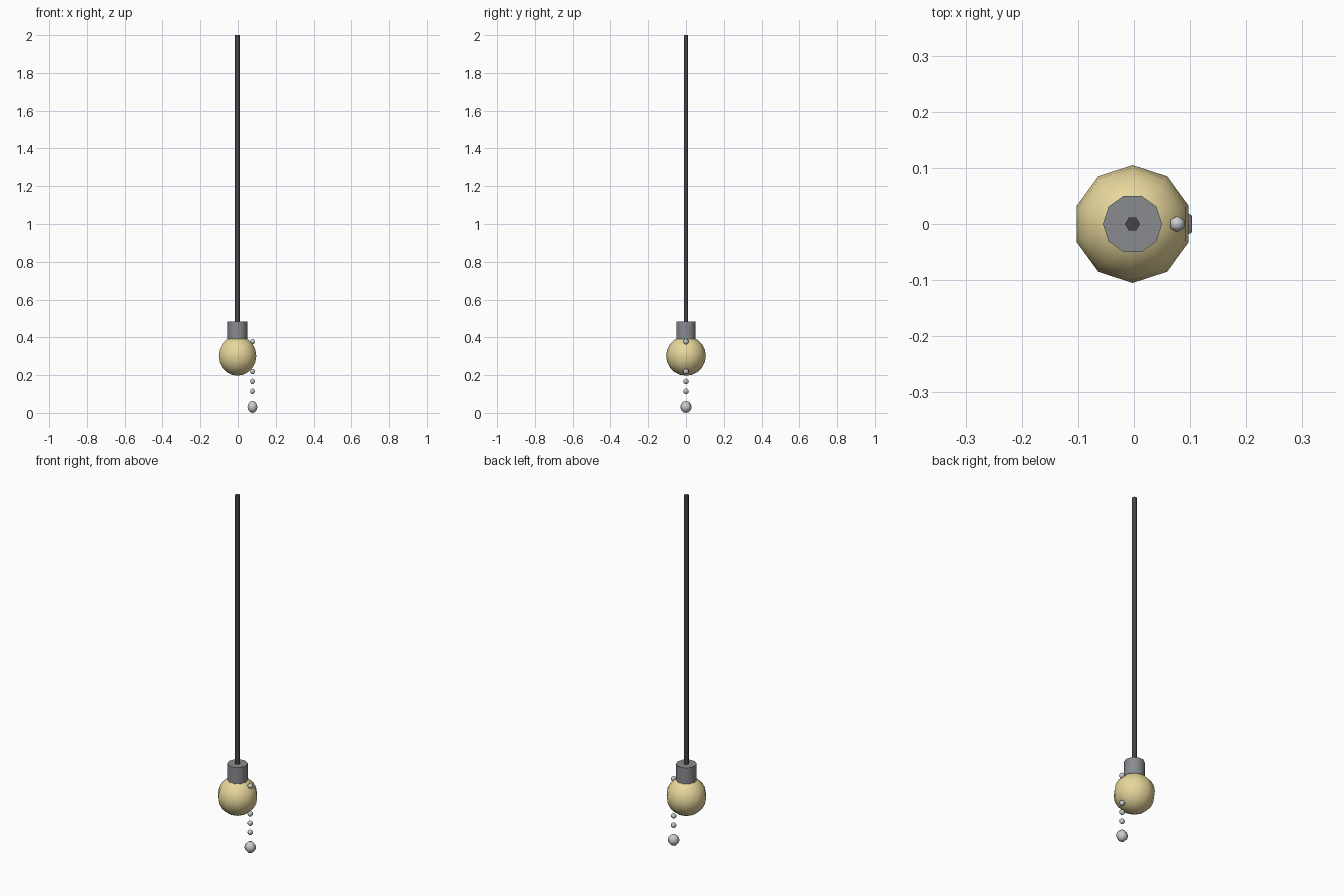
import bpy
from math import radians

if "Cube" in bpy.data.objects:
    bpy.data.objects.remove(bpy.data.objects["Cube"])

AXIS_X = -0.0025   # cord, socket and bulb axis
CHAIN_X = 0.077    # pull chain axis


def paint(obj, name, color):
    mat = bpy.data.materials.get(name) or bpy.data.materials.new(name)
    mat.diffuse_color = (*color, 1)
    mat.use_nodes = True
    mat.node_tree.nodes["Principled BSDF"].inputs["Base Color"].default_value = mat.diffuse_color
    obj.data.materials.append(mat)


def finish(name, angle):
    obj = bpy.context.object
    obj.name = name
    bpy.ops.object.shade_smooth_by_angle(angle=radians(angle))
    return obj


# vertices of every ring lie on the +x / -x axis
def cylinder(name, sides, radius, z0, z1):
    bpy.ops.mesh.primitive_cylinder_add(
        vertices=sides, radius=radius, depth=z1 - z0,
        location=(AXIS_X, 0, (z0 + z1) / 2), rotation=(0, 0, radians(90)))
    return finish(name, 65)


def ball(name, x, z, radius, segments, rings, stretch=1.0):
    bpy.ops.mesh.primitive_uv_sphere_add(
        segments=segments, ring_count=rings, radius=radius, location=(x, 0, z))
    obj = finish(name, 80)
    obj.scale.z = stretch
    return obj


# Hanging cord
paint(cylinder("cord", 6, 0.0133, 0.48, 2.0), "dark_rubber", (0.06, 0.06, 0.07))

# Lamp socket
paint(cylinder("socket", 10, 0.0525, 0.387, 0.483), "socket_metal", (0.25, 0.26, 0.28))

# Glass bulb
paint(ball("bulb", AXIS_X, 0.302, 0.105, 10, 10), "warm_glass", (0.8, 0.68, 0.33))

# Pull chain beads, partly buried in the bulb
for i in range(6):
    ball(f"chain_bead_{i + 1}", CHAIN_X, 0.377 - 0.0525 * i, 0.0145, 6, 6)

# Pull knob at the end of the chain
ball("pull_knob", CHAIN_X, 0.0315, 0.03, 6, 6, 1.05)
